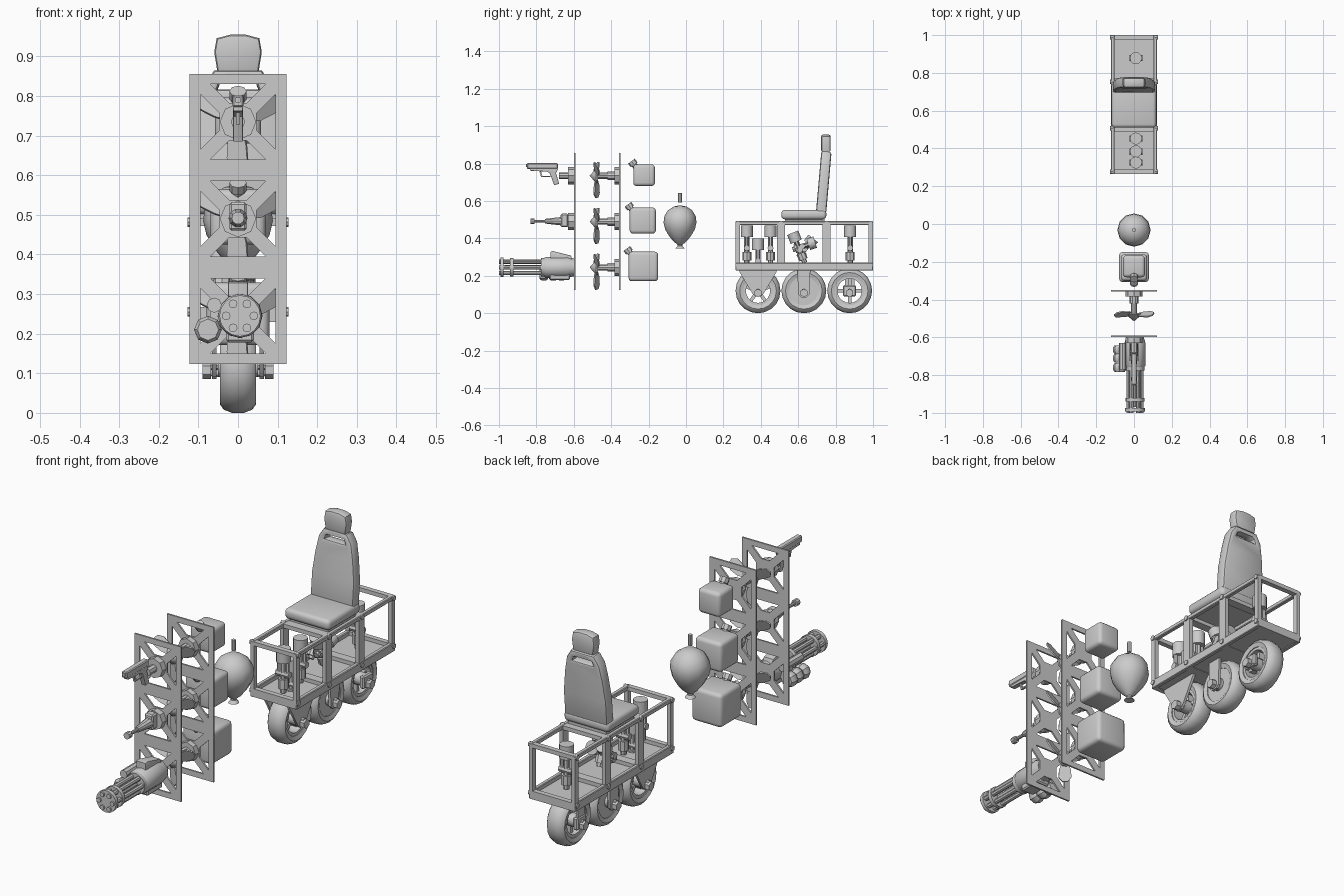
import bpy, bmesh
from math import sin, cos, pi, radians
from mathutils import Vector, Matrix

if "Cube" in bpy.data.objects:
    bpy.data.objects.remove(bpy.data.objects["Cube"])

FRONT = Matrix.Rotation(pi / 2, 4, 'X')                       # outline x,y -> world x,z
SIDE = Matrix.Rotation(pi / 2, 4, 'Z') @ FRONT                # outline x,y -> world y,z


def finish(name, bm):
    bmesh.ops.recalc_face_normals(bm, faces=bm.faces)
    me = bpy.data.meshes.new(name)
    bm.to_mesh(me)
    bm.free()
    ob = bpy.data.objects.new(name, me)
    bpy.context.collection.objects.link(ob)
    return ob


def box(name, x, y, z, bevel=0, segs=1, rot=None):
    bm = bmesh.new()
    bmesh.ops.create_cube(bm, size=1)
    bmesh.ops.scale(bm, verts=bm.verts, vec=(x[1] - x[0], y[1] - y[0], z[1] - z[0]))
    if bevel:
        bmesh.ops.bevel(bm, geom=bm.edges[:], offset=bevel, segments=segs, profile=0.5, affect='EDGES')
    m = Matrix.Translation(((x[0] + x[1]) / 2, (y[0] + y[1]) / 2, (z[0] + z[1]) / 2))
    bm.transform(m @ rot if rot else m)
    return finish(name, bm)


def cyl(name, a, b, r, r2=None, n=12):
    a, b = Vector(a), Vector(b)
    bm = bmesh.new()
    bmesh.ops.create_cone(bm, cap_ends=True, segments=n, radius1=r, radius2=r if r2 is None else r2,
                          depth=(b - a).length)
    bm.transform(Matrix.Translation((a + b) / 2) @ (b - a).to_track_quat('Z', 'Y').to_matrix().to_4x4())
    return finish(name, bm)


def lathe(name, prof, at, axis='Z', n=12, closed=False):
    """Revolve (radius, height) points around an axis."""
    bm = bmesh.new()
    rings = [[bm.verts.new((r * cos(2 * pi * i / n), r * sin(2 * pi * i / n), h)) for i in range(n)]
             for r, h in prof]
    for k in range(len(prof) if closed else len(prof) - 1):
        p, q = rings[k], rings[(k + 1) % len(prof)]
        for i in range(n):
            j = (i + 1) % n
            bm.faces.new((p[i], p[j], q[j], q[i]))
    bmesh.ops.remove_doubles(bm, verts=bm.verts, dist=1e-5)
    turn = Vector({'X': (1, 0, 0), 'Y': (0, 1, 0), 'Z': (0, 0, 1)}[axis]).to_track_quat('Z', 'Y')
    bm.transform(Matrix.Translation(at) @ turn.to_matrix().to_4x4())
    return finish(name, bm)


def plate(name, outlines, thick, matrix, bevel=0):
    """Flat plate from an outline plus hole outlines."""
    cu = bpy.data.curves.new(name, 'CURVE')
    cu.dimensions, cu.fill_mode = '2D', 'BOTH'
    cu.extrude, cu.bevel_depth, cu.offset, cu.bevel_resolution = thick / 2 - bevel, bevel, -bevel, 1
    for pts in outlines:
        sp = cu.splines.new('POLY')
        sp.points.add(len(pts) - 1)
        sp.use_cyclic_u = True
        for p, c in zip(sp.points, pts):
            p.co = (c[0], c[1], 0, 1)
    tmp = bpy.data.objects.new(name, cu)
    bpy.context.collection.objects.link(tmp)
    bpy.context.view_layer.update()
    me = bpy.data.meshes.new_from_object(tmp.evaluated_get(bpy.context.evaluated_depsgraph_get()))
    bm = bmesh.new()
    bm.from_mesh(me)
    bpy.data.objects.remove(tmp)
    bmesh.ops.remove_doubles(bm, verts=bm.verts, dist=1e-5)
    bm.transform(matrix)
    return finish(name, bm)


# two truss panels, each with three X-braced cells
CELLS = (0.735, 0.49, 0.245)
holes = []
for zc in CELLS:
    for k in range(4):
        c, s = cos(k * pi / 2), sin(k * pi / 2)
        tri = ((-.07, .095), (.07, .095), (.022, .047), (-.022, .047))
        holes.append([(x * c - y * s, x * s + y * c + zc) for x, y in tri])
rim = [(-.122, .124), (.122, .124), (.122, .856), (-.122, .856)]
for nm, y in (("weapon_panel", -.595), ("propeller_panel", -.353)):
    plate(nm, [rim] + holes, .008, Matrix.Translation((0, y, 0)) @ FRONT)

# propellers on the second panel
for zc in CELLS:
    cyl("propeller_mount", (0, -.357, zc), (0, -.383, zc), .046, n=8)
    lathe("propeller_shaft", [(0, -.38), (.024, -.38), (.024, -.42), (.017, -.42), (.017, -.47), (.042, -.47),
                              (.042, -.48), (.022, -.497), (0, -.515)], (0, 0, zc), 'Y', 10)
    for ang in (32, 150, 272):
        blade = [(.02, -.012), (.05, -.03), (.09, -.034), (.115, -.02), (.12, .005), (.1, .024), (.06, .022), (.02, .012)]
        m = (Matrix.Translation((0, -.48, zc)) @ Matrix.Rotation(-radians(ang), 4, 'Y')
             @ Matrix.Rotation(radians(28), 4, 'X') @ FRONT)
        plate("propeller_blade", [blade], .007, m)

# pistol
for zc in CELLS[:2]:
    cyl("gun_mount", (0, -.6, zc), (0, -.63, zc), .046, n=8)
cyl("pistol_arm", (0, -.63, .735), (0, -.68, .735), .018, n=8)
box("pistol_slide", (-.014, .014), (-.85, -.685), (.772, .802), .004)
plate("pistol_grip", [[(-.835, .774), (-.835, .762), (-.745, .757), (-.728, .748), (-.705, .685), (-.678, .692),
                       (-.695, .75), (-.683, .774)]], .024, SIDE, .003)
plate("pistol_guard", [[(-.785, .765), (-.775, .728), (-.725, .728), (-.725, .734), (-.769, .735), (-.776, .765)]],
      .01, SIDE)
cyl("pistol_muzzle", (0, -.855, .79), (0, -.84, .79), .008, n=8)

# small cannon
box("cannon_body", (-.022, .022), (-.67, -.63), (.46, .532), .006)
lathe("cannon_barrel", [(0, -.832), (.016, -.832), (.016, -.81), (.008, -.81), (.008, -.755), (.013, -.755),
                        (.024, -.665), (0, -.665)], (0, 0, .492), 'Y', 10)

# rotary gun
gx, gz = .005, .245
for i in range(6):
    a = i * pi / 3
    x, z = gx + .035 * cos(a), gz + .035 * sin(a)
    cyl("rotary_barrel", (x, -1, z), (x, -.75, z), .011, n=8)
for y0, y1, r in ((-.992, -.975, .052), (-.94, -.922, .05), (-.775, -.755, .05)):
    cyl("barrel_ring", (gx, y0, gz), (gx, y1, gz), r, n=16)
cyl("barrel_core", (gx, -.97, gz), (gx, -.75, gz), .012, n=8)
lathe("rotary_body", [(0, -.765), (.045, -.765), (.056, -.75), (.057, -.635), (.048, -.605), (.048, -.598), (0, -.598)],
      (gx, 0, gz), 'Y', 12)
plate("rotary_top", [[(-.725, .295), (-.725, .328), (-.71, .332), (-.615, .308), (-.605, .28), (-.66, .27)]],
      .05, SIDE, .004)
box("rotary_base", (-.03, .04), (-.73, -.62), (.178, .215), .006)
for y in (-.76, -.71, -.665):
    lathe("ammo_roll", [(0, -.023), (.027, -.023), (.035, -.012), (.035, .012), (.027, .023), (0, .023)],
          (-.076, y, .21), 'Y', 8)
cyl("ammo_feed", (-.06, -.77, .272), (-.06, -.63, .272), .019, n=8)
box("feed_bracket", (-.07, 0), (-.7, -.64), (.215, .265))

# fuel cans with angled spouts
for s, y, zc in ((.058, -.224, .738), (.07, -.231, .495), (.079, -.228, .25)):
    box("fuel_can", (-s, s), (y - s, y + s), (zc - s, zc + s), .018, 3)
    c = Vector((0, y - s + .012, zc + s - .012))
    d = Vector((0, -.6, .8))
    cyl("can_spout", c - d * .015, c + d * .015, .015, n=8)
    cyl("can_cap", c + d * .012, c + d * .036, .022, n=8)

# balloon with knot and valve
lathe("balloon", [(0, .577), (.035, .57), (.065, .55), (.084, .518), (.088, .485), (.08, .45), (.06, .415), (.036, .385),
                  (.013, .366), (.013, .36), (.024, .346), (0, .35)], (0, -.032, 0), 'Z', 12)
cyl("balloon_valve", (0, -.032, .592), (0, -.032, .642), .01, n=8)

# cart frame: rails, posts, cross bars and floor
Y0, Y1 = .265, 1.0
posts = (.277, .507, .752, .988)
for s in (-1, 1):
    for z0, z1 in ((.472, .492), (.228, .27)):
        box("side_rail", sorted((s * .102, s * .122)), (Y0, Y1), (z0, z1), .003)
    for y in posts:
        w = .012 if y in (posts[0], posts[3]) else .021
        box("frame_post", sorted((s * .102, s * .121)), (y - w, y + w), (.25, .48))
        for z in (.255, .482):
            cyl("frame_bolt", (s * .11, y, z), (s * .127, y, z), .012, n=8)
for y in posts:
    w = .012 if y in (posts[0], posts[3]) else .021
    for z0, z1 in ((.472, .491), (.23, .268)):
        box("cross_bar", (-.11, .11), (y - w, y + w), (z0, z1))
box("frame_floor", (-.11, .11), (.275, .99), (.232, .25))


# pistons: head, rod, clevis and foot along a direction
def piston(base, top):
    a, b = Vector(base), Vector(top)
    f = lambda t: a.lerp(b, t)
    cyl("piston_head", f(.7), b, .032, n=12)
    cyl("piston_rod", a, f(.75), .014, n=8)
    cyl("piston_collar", f(.1), f(.32), .024, n=8)
    for s in (-.022, .022):
        off = Vector((s, 0, 0))
        cyl("piston_link", f(.35) + off, f(.72) + off, .009, n=6)
    cyl("piston_pin", f(.42) - Vector((.034, 0, 0)), f(.42) + Vector((.034, 0, 0)), .016, n=8)


for y, top in ((.325, .47), (.385, .40), (.452, .47), (.878, .47)):
    piston((.01, y, top - .21), (.01, y, top))
piston((.01, .57, .34), (.01, .69, .38))
piston((.01, .635, .27), (.01, .57, .43))
piston((-.04, .60, .30), (-.04, .68, .40))

# seat
box("seat_cushion", (-.118, .118), (.51, .75), (.502, .552), .018, 3)
box("seat_base", (-.1, .1), (.53, .74), (.488, .51))
half = [(.112, 0), (.112, .12), (.1, .22), (.086, .29), (.06, .33)]
back = half + [(-x, z) for x, z in reversed(half)]
hole = [(-.052, .282), (.052, .282), (.046, .298), (.026, .31), (-.026, .31), (-.046, .298)]
plate("seat_back", [back, hole], .055, Matrix.Translation((0, .722, .535)) @ Matrix.Rotation(radians(-5), 4, 'X') @ FRONT, .012)
plate("headrest", [[(-.052, 0), (.052, 0), (.06, .05), (.054, .085), (.02, .094), (-.02, .094), (-.054, .085), (-.06, .05)]],
      .05, Matrix.Translation((0, .748, .861)) @ FRONT, .01)

# wheels
Z = .12
for k, y in enumerate((.385, .63, .875)):
    lathe("tyre", [(.078, -.04), (.098, -.046), (.112, -.036), (.12, -.015), (.12, .015), (.112, .036), (.098, .046),
                   (.078, .04)], (0, y, Z), 'X', 20, True)
    if k == 1:
        cyl("wheel_disc", (-.036, y, Z), (.036, y, Z), .085, n=20)
    else:
        lathe("wheel_rim", [(.065, -.036), (.082, -.036), (.082, .036), (.065, .036)], (0, y, Z), 'X', 20, True)
        n = 5 if k == 0 else 4
        for i in range(n):
            a = 2 * pi * i / n + pi / 2
            box("wheel_spoke", (-.015, .015), (y + .045 * cos(a) - .03, y + .045 * cos(a) + .03),
                (Z + .045 * sin(a) - .009, Z + .045 * sin(a) + .009), rot=Matrix.Rotation(a, 4, 'X'))
    cyl("wheel_hub", (-.05, y, Z), (.05, y, Z), .03, n=12)
    cyl("wheel_axle", (-.08, y, Z), (.08, y, Z), .012, n=8)
    for s in (-1, 1):
        cyl("axle_nut", (s * .068, y, Z - .012), (s * .09, y, Z - .012), .022, n=6)
        m = Matrix.Translation((s * .06, y, 0)) @ SIDE
        if k == 0:
            plate("wheel_fork", [[(-.1, .236), (-.1, .222), (-.03, .105), (-.015, .09), (.015, .09), (.03, .105),
                                  (.1, .222), (.1, .236)]], .012, m)
        elif k == 1:
            plate("wheel_arm", [[(-.035, .236), (-.03, .1), (-.015, .085), (.015, .085), (.03, .1), (.035, .236)]], .012, m)
        else:
            box("hub_block", sorted((s * .045, s * .07)), (y - .035, y + .035), (.09, .15), .006)
box("rear_wheel_arm", (-.066, -.054), (.85, .9), (.12, .236))

# smooth shading with sharp edges kept
for ob in bpy.context.scene.objects:
    ob.select_set(True)
    bpy.context.view_layer.objects.active = ob
bpy.ops.object.shade_smooth_by_angle(angle=radians(35))
